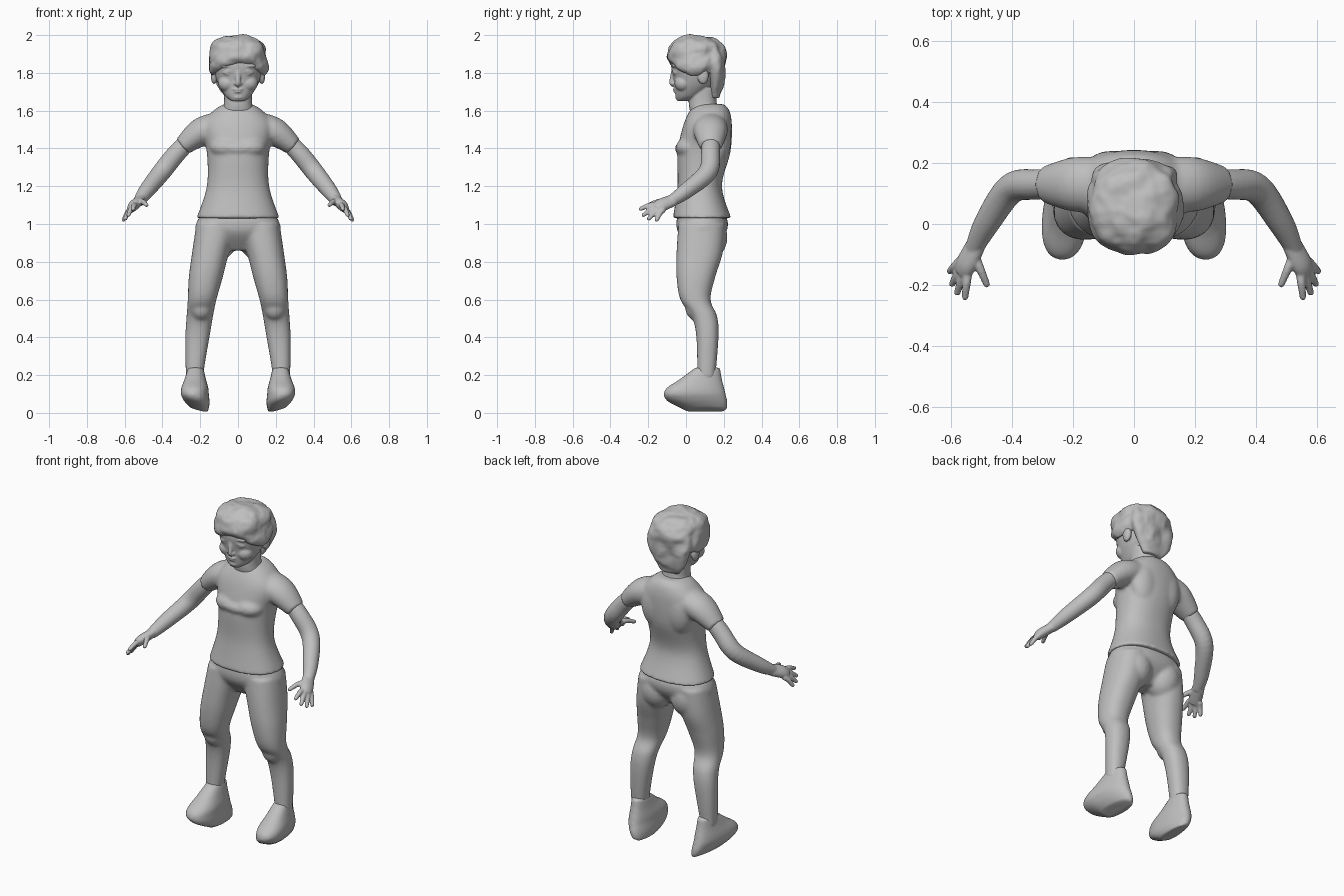
import bpy, bmesh, math
from mathutils import Vector, Matrix, noise

if "Cube" in bpy.data.objects:
    bpy.data.objects.remove(bpy.data.objects["Cube"])

colour = (0.52, 0.52, 0.52, 1)
grey = bpy.data.materials.new("plain grey")
grey.use_nodes = True
grey.diffuse_color = colour
grey.node_tree.nodes["Principled BSDF"].inputs["Base Color"].default_value = colour


def spline(rows, steps=6):
    """Smooth interpolation through number rows."""
    rows = [Vector(row) for row in rows]
    padded = [rows[0]] + rows + [rows[-1]]
    result = []
    for before, start, end, after in zip(padded, padded[1:], padded[2:], padded[3:]):
        leave, arrive = (end - before) / 2, (after - start) / 2
        for step in range(steps):
            t = step / steps
            ease = t * t * (3 - 2 * t)
            result.append(start.lerp(end, ease) + leave * t * (1 - t) ** 2 - arrive * t * t * (1 - t))
    return result + [rows[-1]]


def skin(bm, rings):
    """Close a row of point rings into a solid."""
    loops = [[bm.verts.new(point) for point in ring] for ring in rings]
    count = len(loops[0])
    for low, high in zip(loops, loops[1:]):
        for i in range(count):
            j = (i + 1) % count
            bm.faces.new((low[i], low[j], high[j], high[i]))
    bm.faces.new(reversed(loops[0]))
    bm.faces.new(loops[-1])
    return [vert for loop in loops for vert in loop]


def circle(sides):
    return [(math.cos(math.tau * i / sides), math.sin(math.tau * i / sides)) for i in range(sides)]


def stack(bm, rows, centre=lambda z: 0, boxy=0.88):
    """Level sections given as height, half width, front and back."""
    rings = []
    for z, half, front, back in spline(rows):
        middle, depth = (front + back) / 2, (back - front) / 2
        rings.append([(centre(z) + half * math.copysign(abs(c) ** boxy, c),
                       middle + depth * math.copysign(abs(s) ** boxy, s), z) for c, s in circle(48)])
    return skin(bm, rings)


def limb(bm, rows, wide=1.0):
    """Tube along a path given as x, y, z and radius."""
    path = spline(rows)
    rings = []
    for i, point in enumerate(path):
        ahead, behind = path[min(i + 1, len(path) - 1)], path[max(i - 1, 0)]
        along = (ahead - behind).to_3d().normalized()
        across = along.cross(Vector((1, 0, 1))).normalized()
        upward = across.cross(along)
        rings.append([point.to_3d() + (upward * c + across * wide * s) * point.w for c, s in circle(20)])
    return skin(bm, rings)


def blob(bm, centre, size):
    matrix = Matrix.Translation(centre) @ Matrix.Diagonal((*size, 1))
    bmesh.ops.create_uvsphere(bm, u_segments=20, v_segments=12, radius=1, matrix=matrix)


def mirror(bm):
    """Copy everything so far to the other side."""
    copies = bmesh.ops.duplicate(bm, geom=bm.verts[:] + bm.edges[:] + bm.faces[:])["geom"]
    for item in copies:
        if isinstance(item, bmesh.types.BMVert):
            item.co.x *= -1


def finish(name, bm, voxel, smoothing):
    """Make the object and fuse its overlapping solids."""
    bmesh.ops.recalc_face_normals(bm, faces=bm.faces[:])
    mesh = bpy.data.meshes.new(name)
    bm.to_mesh(mesh)
    bm.free()
    mesh.materials.append(grey)
    mesh.shade_smooth()
    part = bpy.data.objects.new(name, mesh)
    bpy.context.scene.collection.objects.link(part)
    fuse = part.modifiers.new("fuse", 'REMESH')
    fuse.mode, fuse.voxel_size, fuse.use_smooth_shade = 'VOXEL', voxel, True
    soften = part.modifiers.new("soften", 'SMOOTH')
    soften.factor, soften.iterations = 0.5, smoothing


# Shirt: sleeves and shoulder blades, then the torso and a broad chest fold
bm = bmesh.new()
limb(bm, [(.06, .13, 1.53, .07), (.19, .13, 1.49, .076), (.295, .13, 1.41, .05)], wide=1.2)
blob(bm, (.075, .175, 1.46), (.09, .066, .14))
blob(bm, (.06, .02, 1.405), (.09, .075, .055))
mirror(bm)
stack(bm, [(1.03, .22, -.07, .24), (1.2, .165, -.045, .19), (1.38, .165, -.045, .235),
           (1.52, .19, -.015, .243), (1.6, .13, .02, .23), (1.635, .075, .05, .2)])
blob(bm, (0, .02, 1.4), (.14, .08, .045))
finish("shirt", bm, .009, 10)

# Trousers: legs, kneecap and seat, then the hips
bm = bmesh.new()
stack(bm, [(1, .11, -.04, .21), (.85, .098, -.05, .195), (.72, .09, -.05, .155), (.6, .076, -.03, .13),
           (.51, .07, .03, .165), (.4, .064, .055, .172), (.18, .044, .06, .155)],
      centre=lambda z: .235 - .125 * z * z)
blob(bm, (.195, .05, .56), (.06, .055, .07))
blob(bm, (.1, .12, .93), (.1, .1, .12))
mirror(bm)
stack(bm, [(.86, .09, .03, .14), (.95, .217, -.04, .21), (1.02, .214, -.05, .22), (1.08, .17, -.03, .18)])
finish("trousers", bm, .009, 8)

# Shoes: broad toe, narrow heel, toe and outer edge lifted off the floor
bm = bmesh.new()
sole = stack(bm, [(.005, .05, 0, .215), (.05, .07, -.1, .22), (.12, .075, -.112, .205),
                  (.18, .06, -.03, .19), (.24, .045, .05, .18)], centre=lambda z: .23)
for vert in sole:
    x, y, z = vert.co
    vert.co.x += (.23 - x) * y - .06 * y
    ground = max(0, 1 - z / .1)
    vert.co.x -= .02 * ground
    vert.co.z += ground * (max(0, x - .2) * .3 + max(0, -y) * .2)
mirror(bm)
finish("shoes", bm, .009, 5)

# Arms: bent arm, palm, four fanned fingers and a thumb
bm = bmesh.new()
limb(bm, [(.22, .13, 1.48, .045), (.32, .13, 1.38, .05), (.405, .115, 1.275, .05),
          (.485, 0, 1.175, .042), (.525, -.08, 1.12, .03)])
limb(bm, [(.52, -.07, 1.125, .026), (.55, -.13, 1.1, .028), (.565, -.16, 1.08, .022)], wide=1.4)


def finger(root, tip):
    knuckle = root.lerp(tip, 0.5) + Vector((0, 0, .008))
    limb(bm, [(*root, .016), (*knuckle, .014), (*tip, .011)])
    blob(bm, tip, [.011] * 3)


first_root, last_root = Vector((.545, -.15, 1.1)), Vector((.57, -.12, 1.075))
first_tip, last_tip = Vector((.555, -.24, 1.08)), Vector((.605, -.155, 1.022))
for i in range(4):
    t = i / 3
    reach = Vector((.01, -.015, -.015)) * math.sin(math.pi * t)
    finger(first_root.lerp(last_root, t), first_tip.lerp(last_tip, t) + reach)
finger(Vector((.525, -.1, 1.12)), Vector((.484, -.198, 1.1)))
mirror(bm)
finish("arms", bm, .0055, 2)

# Head: cheeks, brows, eyes, lids, nostrils and ears, then skull, neck, nose and mouth
bm = bmesh.new()
blob(bm, (.055, -.015, 1.745), (.05, .046, .045))
blob(bm, (.052, -.058, 1.838), (.045, .018, .012))
blob(bm, (.05, -.053, 1.797), (.025, .016, .012))
limb(bm, [(.022, -.066, 1.8, .003), (.05, -.069, 1.81, .004), (.08, -.055, 1.8, .003)])
blob(bm, (.01, -.068, 1.742), (.012, .011, .008))
blob(bm, (.126, .09, 1.785), (.018, .03, .045))
mirror(bm)
stack(bm, [(1.65, .03, -.045, 0), (1.68, .07, -.055, .08), (1.76, .113, -.065, .16),
           (1.86, .13, -.078, .19), (1.96, .09, -.03, .14)])
stack(bm, [(1.57, .1, .03, .2), (1.63, .075, .015, .165), (1.72, .075, .02, .16)])
limb(bm, [(0, -.058, 1.83, .016), (0, -.072, 1.77, .014), (0, -.075, 1.745, .013), (0, -.062, 1.735, .012)])
blob(bm, (0, -.056, 1.713), (.03, .014, .006))
blob(bm, (0, -.053, 1.7), (.024, .015, .006))
blob(bm, (0, -.038, 1.672), (.032, .02, .016))
finish("head", bm, .005, 3)

# Hair: cap whose rim drops from the fringe to the temples, and a full back, all lumpy
bm = bmesh.new()
cap = stack(bm, [(1.85, .135, -.08, .19), (1.885, .156, -.102, .207), (1.945, .142, -.085, .2),
                 (1.985, .09, -.035, .15), (1.998, .03, .02, .09)])
for vert in cap:
    vert.co.z -= vert.co.x ** 2 * 35 * max(0, 1.95 - vert.co.z)
stack(bm, [(1.67, .06, .13, .175), (1.74, .11, .125, .2), (1.87, .14, .08, .21), (1.94, .12, .05, .2)])
middle = Vector((0, .06, 1.86))
for vert in bm.verts:
    outward = (vert.co - middle).normalized()
    vert.co += outward * (noise.noise(vert.co * 15) * .014 + noise.noise(vert.co * 35) * .005)
finish("hair", bm, .0065, 3)
